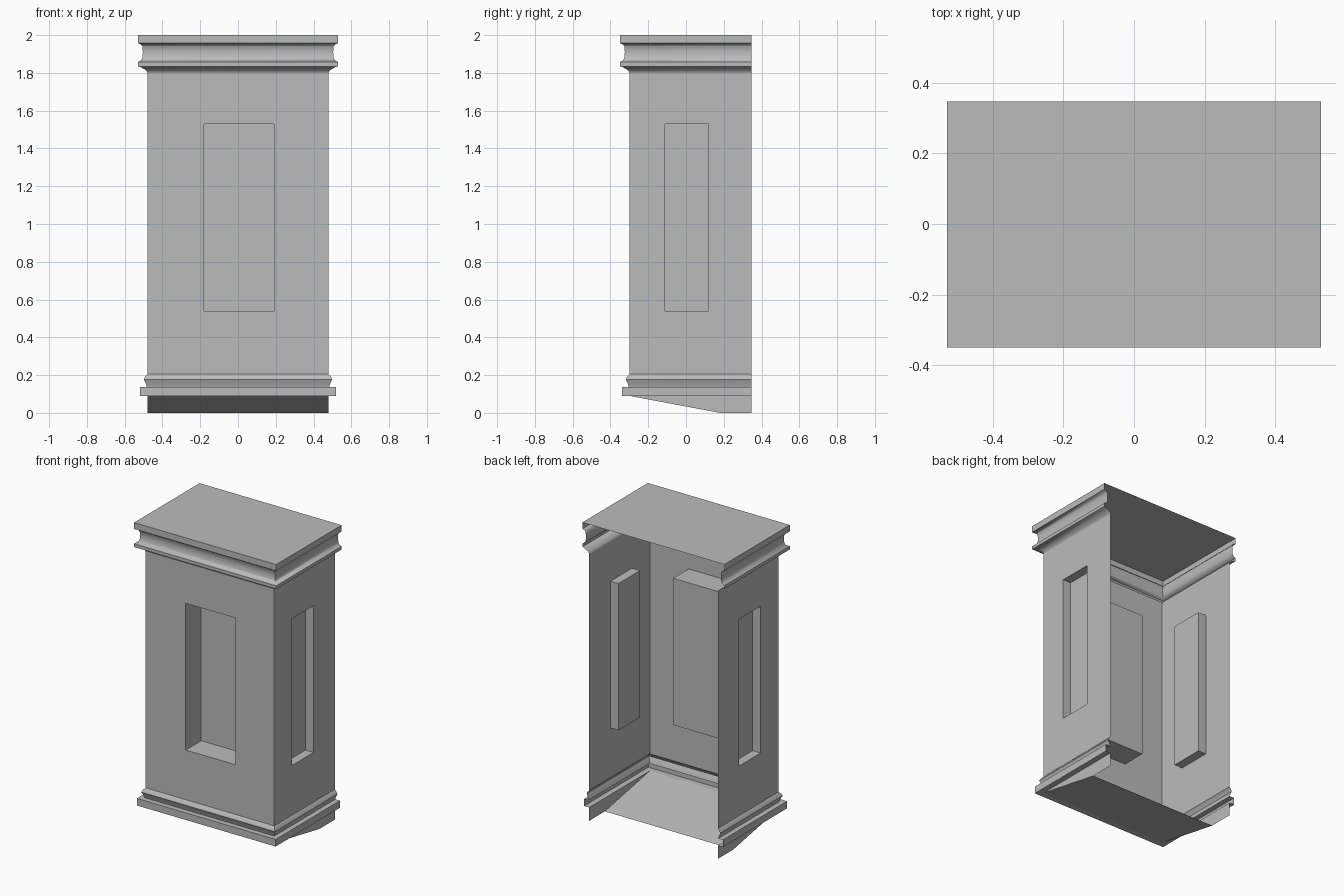
import bpy
import bmesh
from math import radians
from mathutils import Vector

cube = bpy.data.objects.get("Cube")
if cube:
    bpy.data.objects.remove(cube, do_unlink=True)

HALF_W, FRONT, BACK = 0.48, -0.30, 0.347   # shaft footprint, open at the back
LOW, HIGH = 0.205, 1.80                    # plain part of the shaft

stone = bpy.data.materials.new("grey stone")
stone.use_nodes = True
colour = (0.5, 0.5, 0.5, 1)
stone.diffuse_color = colour
stone.node_tree.nodes["Principled BSDF"].inputs["Base Color"].default_value = colour


def finish(name, bm):
    bmesh.ops.remove_doubles(bm, verts=bm.verts, dist=0.0005)
    mesh = bpy.data.meshes.new(name)
    bm.to_mesh(mesh)
    bm.free()
    mesh.materials.append(stone)
    obj = bpy.data.objects.new(name, mesh)
    bpy.context.collection.objects.link(obj)
    bpy.ops.object.select_all(action='DESELECT')
    obj.select_set(True)
    bpy.context.view_layer.objects.active = obj
    bpy.ops.object.shade_smooth_by_angle(angle=radians(40))
    return obj


def face(bm, points):
    return bm.faces.new([bm.verts.new(p) for p in points])


def sweep(bm, profile):
    """Carry an (outward offset, height) profile round the three walls."""
    rows = []
    for out, z in profile:
        x, y = HALF_W + out, FRONT - out
        rows.append([bm.verts.new(p) for p in
                     ((-x, BACK, z), (-x, y, z), (x, y, z), (x, BACK, z))])
    for low, high in zip(rows, rows[1:]):
        for i in range(3):
            bm.faces.new((low[i], low[i + 1], high[i + 1], high[i]))


def recessed_wall(bm, start, end, near, far, depth):
    """Wall from start to end with a sunk panel between near and far."""
    start, end = Vector(start), Vector(end)
    along = (end - start).normalized()
    inward = Vector((-along.y, along.x, 0)) * depth
    up = Vector((0, 0, 1))

    def rect(a, b, z0, z1):
        return [start + along * u + up * z for u, z in ((a, z0), (b, z0), (b, z1), (a, z1))]

    outer = rect(0, (end - start).length, LOW, HIGH)
    rim = rect(near, far, 0.54, 1.53)
    sunk = [p + inward for p in rim]
    for a, b in ((outer, rim), (rim, sunk)):
        for i in range(4):
            j = (i + 1) % 4
            face(bm, (a[i], a[j], b[j], b[i]))
    face(bm, sunk)


# Shaft with a sunk panel in each wall
bm = bmesh.new()
recessed_wall(bm, (-HALF_W, FRONT, 0), (HALF_W, FRONT, 0), 0.30, 0.67, 0.165)
recessed_wall(bm, (HALF_W, FRONT, 0), (HALF_W, BACK, 0), 0.19, 0.42, 0.06)
recessed_wall(bm, (-HALF_W, BACK, 0), (-HALF_W, FRONT, 0), BACK - 0.12, BACK + 0.11, 0.06)
finish("shaft", bm)

# Cornice with a hollow band and a flat lid
bm = bmesh.new()
sweep(bm, [(0, HIGH), (0.005, 1.813), (0.032, 1.829), (0.05, 1.835), (0.05, 1.857),
           (0.033, 1.866), (0.026, 1.88), (0.024, 1.91), (0.026, 1.94),
           (0.034, 1.951), (0.05, 1.957), (0.05, 2)])
x, y = HALF_W + 0.05, FRONT - 0.05
face(bm, ((-x, y, 2), (x, y, 2), (x, BACK, 2), (-x, BACK, 2)))
finish("cornice", bm)

# Plinth and the bead above it
bm = bmesh.new()
sweep(bm, [(0, 0.09), (0.038, 0.09), (0.038, 0.138), (0.003, 0.138), (0.008, 0.155),
           (0.019, 0.178), (0.012, 0.192), (0, LOW)])
finish("plinth", bm)

# Sloping floor and the two side skirts below the plinth
bm = bmesh.new()
slope_end = 0.18
face(bm, ((-HALF_W, FRONT, 0.09), (-HALF_W, slope_end, 0),
          (HALF_W, slope_end, 0), (HALF_W, FRONT, 0.09)))
for side in (-1, 1):
    outline = [(side * HALF_W, y, z) for y, z in
               ((FRONT, 0.09), (slope_end, 0), (BACK, 0), (BACK, 0.09))]
    face(bm, outline[::side])
finish("sloping_floor", bm)
